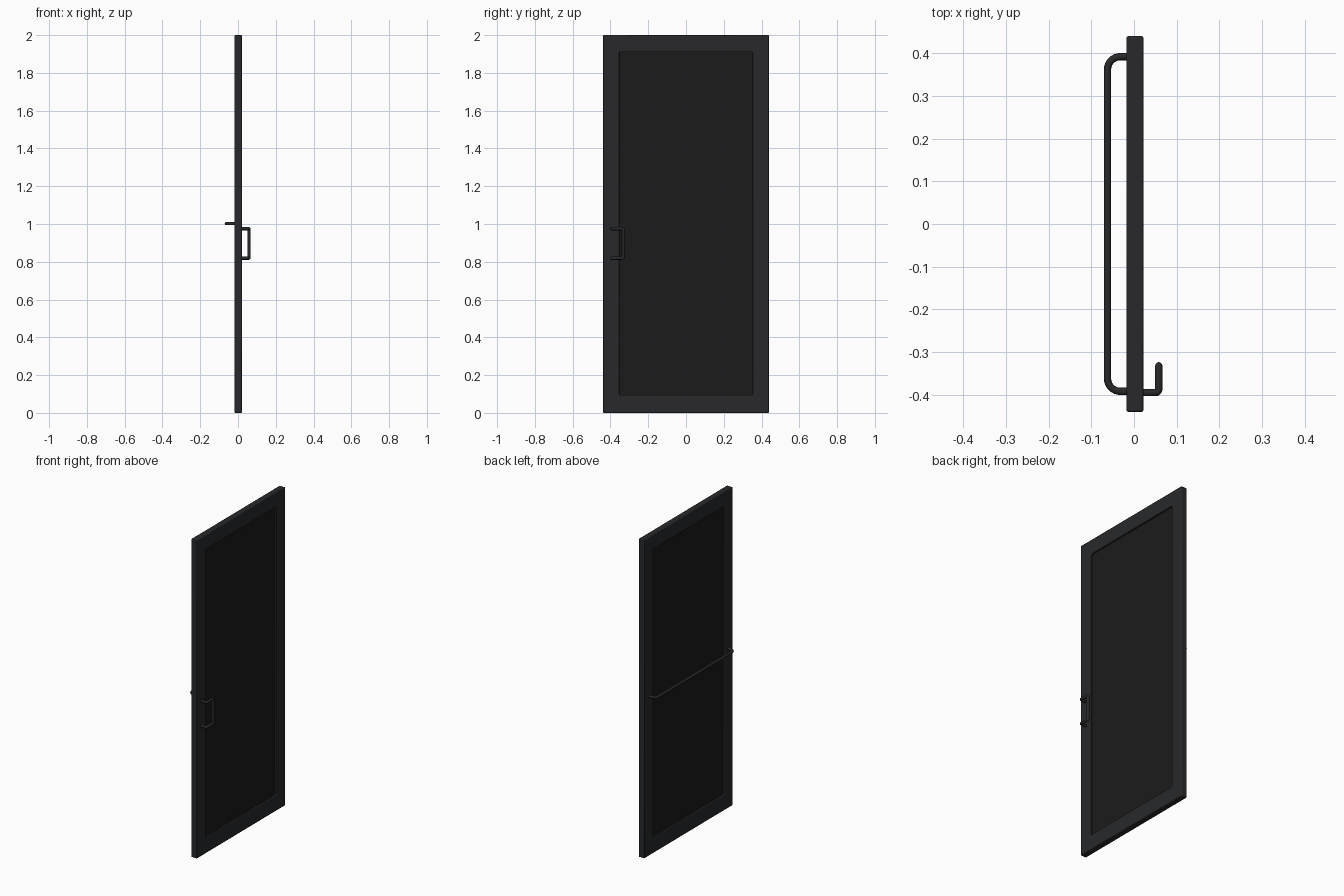
import bpy, bmesh, math
from mathutils import Vector

if "Cube" in bpy.data.objects:
    bpy.data.objects.remove(bpy.data.objects["Cube"])


def paint(obj, name, rgb):
    mat = bpy.data.materials.get(name) or bpy.data.materials.new(name)
    mat.diffuse_color = (*rgb, 1)
    mat.use_nodes = True
    mat.node_tree.nodes["Principled BSDF"].inputs["Base Color"].default_value = mat.diffuse_color
    obj.data.materials.append(mat)


def smooth(obj):
    bpy.ops.object.select_all(action='DESELECT')
    obj.select_set(True)
    bpy.context.view_layer.objects.active = obj
    bpy.ops.object.shade_smooth_by_angle(angle=math.radians(35))


def fillet(pts, radii, steps=8):
    """Round the inner corners of a polyline."""
    pts = [Vector(p) for p in pts]
    out = [pts[0]]
    for a, p, b, r in zip(pts, pts[1:], pts[2:], radii):
        u, v = (a - p).normalized(), (b - p).normalized()
        c = p + (u + v) * r          # right-angled corners
        for i in range(steps + 1):
            t = math.pi / 2 * i / steps
            out.append(c - v * r * math.cos(t) - u * r * math.sin(t))
    return out + [pts[-1]]


def tube(name, pts, radii, r):
    curve = bpy.data.curves.new(name, 'CURVE')
    curve.dimensions = '3D'
    curve.bevel_depth = r
    curve.bevel_resolution = 4
    curve.use_fill_caps = True
    path = fillet(pts, radii)
    spline = curve.splines.new('POLY')
    spline.points.add(len(path) - 1)
    for sp, p in zip(spline.points, path):
        sp.co = (*p, 1)
    obj = bpy.data.objects.new(name, curve)
    bpy.context.collection.objects.link(obj)
    bpy.ops.object.select_all(action='DESELECT')
    obj.select_set(True)
    bpy.context.view_layer.objects.active = obj
    bpy.ops.object.convert(target='MESH')
    obj = bpy.context.view_layer.objects.active
    smooth(obj)
    paint(obj, "dark_metal", METAL)
    return obj


METAL = (0.021, 0.022, 0.024)
X0, X1 = -0.018, 0.022

# Door frame: rectangular ring extruded through its thickness
bm = bmesh.new()
def ring(y0, y1, z0, z1):
    return [bm.verts.new((X0, y, z)) for y, z in ((y0, z0), (y1, z0), (y1, z1), (y0, z1))]
outer = ring(-0.44, 0.44, 0, 2)
inner = ring(-0.353, 0.353, 0.095, 1.91)
for i in range(4):
    j = (i + 1) % 4
    bm.faces.new((outer[i], outer[j], inner[j], inner[i]))
res = bmesh.ops.extrude_face_region(bm, geom=bm.faces[:])
bmesh.ops.translate(bm, vec=(X1 - X0, 0, 0),
                    verts=[g for g in res['geom'] if isinstance(g, bmesh.types.BMVert)])
bmesh.ops.recalc_face_normals(bm, faces=bm.faces)
mesh = bpy.data.meshes.new("door_frame")
bm.to_mesh(mesh)
bm.free()
frame = bpy.data.objects.new("door_frame", mesh)
bpy.context.collection.objects.link(frame)
bev = frame.modifiers.new("bevel", 'BEVEL')
bev.width, bev.segments = 0.004, 2
paint(frame, "dark_metal", METAL)
smooth(frame)

# Dark infill panel, recessed on both faces
bpy.ops.mesh.primitive_cube_add(size=1, location=(0.002, 0, 1.0025))
panel = bpy.context.object
panel.name = "dark_panel"
panel.scale = (0.014, 0.712, 1.821)
paint(panel, "panel_dark", (0.011, 0.011, 0.011))

# Push bar across the back face
xb = -0.062
tube("push_bar", [(X0 + 0.006, -0.392, 1.002), (xb, -0.392, 1.002),
                  (xb, 0.392, 1.002), (X0 + 0.006, 0.392, 1.002)],
     [0.03, 0.03], 0.0085)

# Offset pull handle on the other face
xh, ya, yb, zl, zh = 0.058, -0.395, -0.332, 0.819, 0.975
tube("pull_handle", [(X1 - 0.006, ya, zl), (xh, ya, zl), (xh, yb, zl),
                     (xh, yb, zh), (xh, ya, zh), (X1 - 0.006, ya, zh)],
     [0.008] * 4, 0.0085)
